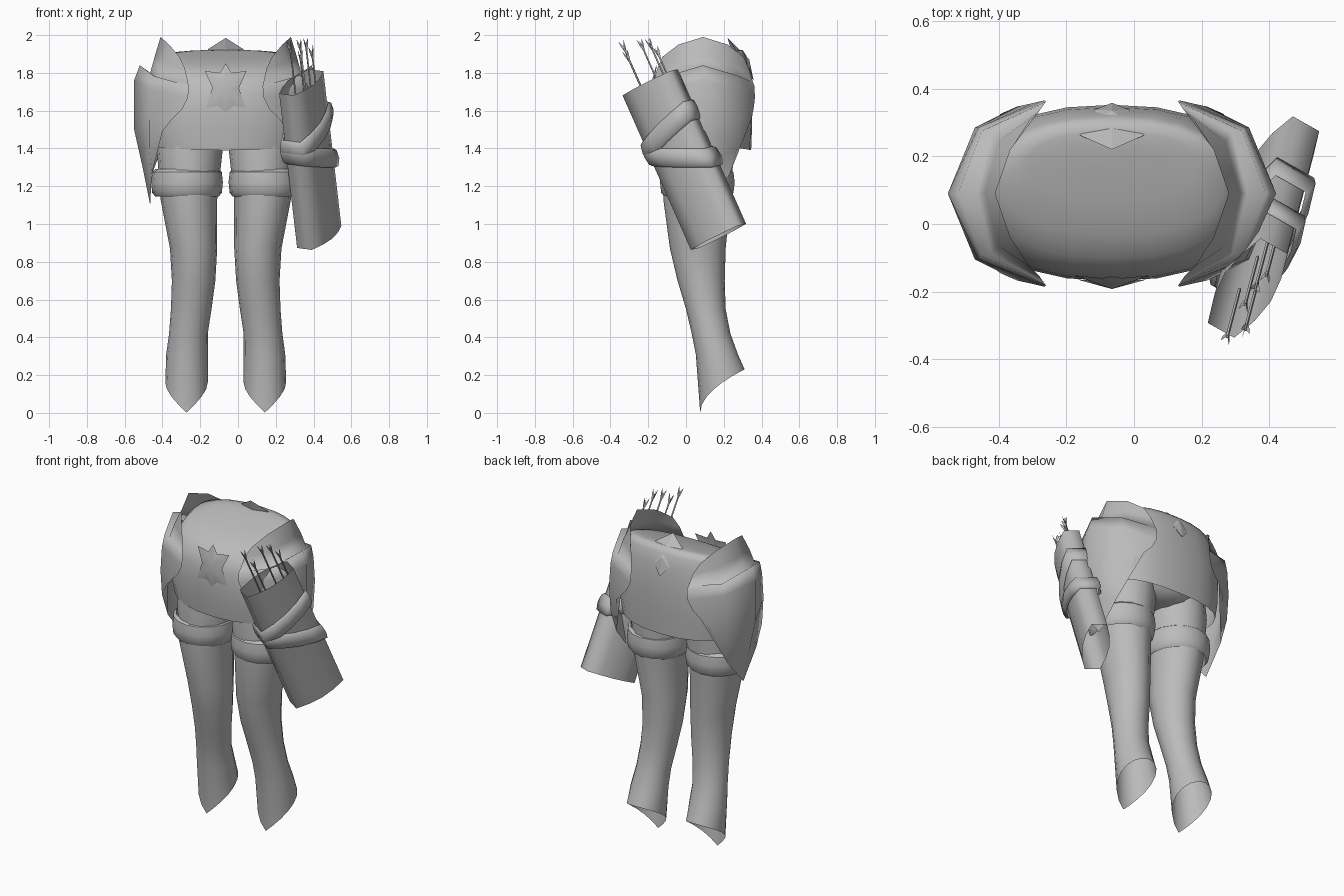
import bpy, bmesh, math
from mathutils import Vector

if "Cube" in bpy.data.objects:
    bpy.data.objects.remove(bpy.data.objects["Cube"])

CX, CY = -0.065, 0.09          # centre of the body
grey = bpy.data.materials.new("plain grey")
grey.diffuse_color = (0.5, 0.5, 0.5, 1)
grey.use_nodes = True
grey.node_tree.nodes["Principled BSDF"].inputs["Base Color"].default_value = grey.diffuse_color


def make(name, verts, faces, angle=40):
    me = bpy.data.meshes.new(name)
    me.from_pydata([tuple(v) for v in verts], [], faces)
    bm = bmesh.new()
    bm.from_mesh(me)
    bmesh.ops.recalc_face_normals(bm, faces=bm.faces)
    bm.to_mesh(me)
    bm.free()
    me.materials.append(grey)
    ob = bpy.data.objects.new(name, me)
    bpy.context.collection.objects.link(ob)
    bpy.ops.object.select_all(action='DESELECT')
    ob.select_set(True)
    bpy.context.view_layer.objects.active = ob
    bpy.ops.object.shade_smooth_by_angle(angle=math.radians(angle))
    return ob


def loft(name, rings, caps=(), closed=True, loop=False, angle=40):
    n = len(rings[0])
    faces = []
    for r in range(len(rings) if loop else len(rings) - 1):
        q = (r + 1) % len(rings)
        for i in range(n if closed else n - 1):
            j = (i + 1) % n
            faces.append((r * n + i, r * n + j, q * n + j, q * n + i))
    if 0 in caps:
        faces.append(tuple(range(n)))
    if 1 in caps:
        faces.append(tuple((len(rings) - 1) * n + i for i in range(n)))
    return make(name, [v for r in rings for v in r], faces, angle)


def oval(x0, x1, y0, y1, z, n=16, p=2.0):
    pts = []
    for i in range(n):
        a = 2 * math.pi * i / n - math.pi / 2
        c, s = math.cos(a), math.sin(a)
        pts.append(Vector(((x0 + x1) / 2 + (x1 - x0) / 2 * math.copysign(abs(c) ** (2 / p), c),
                           (y0 + y1) / 2 + (y1 - y0) / 2 * math.copysign(abs(s) ** (2 / p), s), z)))
    return pts


# Tunic round the hips: each ring has a front and a back height, so the top slopes down to the front
rows = [(1.39, 1.39, .39, -.152, .345), (1.50, 1.52, .41, -.165, .35), (1.60, 1.66, .41, -.168, .352),
        (1.69, 1.76, .40, -.162, .345), (1.75, 1.83, .385, -.142, .335), (1.80, 1.89, .36, -.10, .32),
        (1.84, 1.922, .335, -.03, .30), (1.875, 1.922, .25, .07, .27), (1.90, 1.92, .1, .16, .24)]
rings = []
for zf, zb, w, a, b in rows:
    ring = oval(CX - w, CX + w, a, b, 0, 24, 2.4)
    for v in ring:
        v.z = zf + (zb - zf) * (v.y - a) / (b - a)
    rings.append(ring)
for v in rings[0]:
    v.z += .02 * (abs(v.x - CX) / .39) ** 2
loft("tunic", rings, caps=(1,), angle=70)

# Pelvis under the hem
loft("pelvis", [oval(CX - w, CX + w, CY - d, CY + d, z) for z, w, d in
                [(1.40, .06, .12), (1.43, .20, .18), (1.5, .32, .21), (1.6, .35, .22)]], caps=(0, 1))

# Legs as sleeves, open at the pointed feet, and the garters round the thighs
leg_rows = [(1.55, .03, .34, -.11, .255), (1.40, .015, .365, -.125, .255), (1.13, .045, .345, -.12, .235),
            (.87, .045, .295, -.085, .21), (.70, .055, .285, -.045, .205), (.55, .075, .29, 0, .21),
            (.42, .095, .30, .03, .235), (.31, .095, .315, .052, .275), (.22, .095, .32, .075, .31)]
for side, word in ((1, "left"), (-1, "right")):
    rings = [oval(CX + side * a, CX + side * b, f, k, z) for z, a, b, f, k in leg_rows]
    for v in rings[-1]:
        v.z = .002 + .228 * max(0, (v.y - .075) / .235) ** .52
    loft(word + "_leg", rings, caps=(0,))
    band = [(1.29, .168), (1.275, .184), (1.22, .19), (1.165, .184), (1.145, .168), (1.22, .145)]
    c = CX + side * .205
    loft(word + "_garter", [oval(c - r, c + r, .06 - r * 1.04, .06 + r * 1.04, z) for z, r in band],
         loop=True)

# Two-tier hip plates: profiles (outward, depth, height) from the middle to the ends
plate = [[(.345, 0, 1.99), (.375, 0, 1.89), (.40, 0, 1.80), (.455, 0, 1.84),
          (.485, 0, 1.76), (.485, 0, 1.5), (.44, 0, 1.3), (.40, 0, 1.10)],
         [(.30, .13, 1.95), (.335, .155, 1.86), (.355, .18, 1.77), (.385, .185, 1.785),
          (.395, .195, 1.71), (.405, .195, 1.56), (.405, .18, 1.4), (.392, .14, 1.26)],
         [(.245, .215, 1.885), (.215, .243, 1.82), (.20, .265, 1.75), (.195, .272, 1.73),
          (.20, .275, 1.67), (.23, .268, 1.61), (.28, .257, 1.56), (.33, .235, 1.51)]]
for side, word in ((1, "left"), (-1, "right")):
    cols = []
    for k in (-2, -1, 0, 1, 2):
        cols.append([Vector((CX + side * x, CY + math.copysign(d, k), z)) for x, d, z in plate[abs(k)]])
    loft(word + "_hip_plate", cols, closed=False, angle=120)

# Star emblem on the front, its top standing clear of the slope
half = [(0, .13), (.03, .08), (.11, .09), (.07, 0), (.105, -.105), (.04, -.095)]
outline = half + [(0, -.13)] + [(-x, z) for x, z in reversed(half[1:])]
star = [(CX, -.192, 1.72)] + [(CX + x, -.170 + x * x * .6 + max(0, z) * .12, 1.72 + z) for x, z in outline]
n = len(outline)
make("front_star", star, [(0, i + 1, (i + 1) % n + 1) for i in range(n)], 60)

# Folded diamond at the back, leaning in over the top
d = [(0, .22, 1.985), (.095, .262, 1.925), (0, .335, 1.87), (-.095, .262, 1.925),
     (.05, .338, 1.82), (0, .358, 1.76), (-.05, .338, 1.82), (0, .25, 1.88)]
make("back_diamond", [(CX + x, y, z) for x, y, z in d],
     [(0, 1, 2), (0, 2, 3), (1, 4, 2), (2, 6, 3), (2, 4, 5), (2, 5, 6), (0, 7, 1), (0, 3, 7),
      (1, 7, 4), (3, 6, 7), (4, 7, 5), (5, 7, 6)], 10)

# Slanted quiver, an open tube
TOP, LOW = Vector((.335, -.19, 1.75)), Vector((.43, .172, .932))
axis = (LOW - TOP).normalized()
wide = Vector((.48, .75, .45))
wide = (wide - axis * wide.dot(axis)).normalized()
thin = axis.cross(wide)
SECT = [(-.16, -.045), (-.08, -.07), (0, -.08), (.08, -.07), (.16, -.045),
        (.16, .045), (.08, .07), (0, .08), (-.08, .07), (-.16, .045)]


def section(at, grow=0.0, tilt=0.0):
    out = []
    for w, t in SECT:
        w += math.copysign(grow * .7, w) if w else 0
        t += math.copysign(grow, t)
        out.append(TOP + axis * (at + tilt * w) + wide * w + thin * t)
    return out


length = (LOW - TOP).length
loft("quiver", [section(0), section(length)], angle=75)

# Straps: one level, one diagonal
for name, at, tilt in (("level_strap", .43, .46), ("diagonal_strap", .28, -.28)):
    loft(name, [section(at + o, g, tilt) for o, g in
                [(-.055, .006), (-.045, .018), (0, .025), (.045, .018), (.055, .006), (0, -.01)]],
         loop=True, angle=75)

# Arrows with forked flights
tips = [(.272, -.345, 1.97), (.325, -.325, 1.92), (.325, -.25, 1.98), (.355, -.205, 1.985), (.388, -.165, 1.94)]
for k, tip in enumerate(tips):
    tip = Vector(tip)
    verts, faces = [], []
    for s in (.03, .38):
        for u, v in ((1, 0), (0, 1), (-1, 0), (0, -1)):
            verts.append(tip + axis * s + wide * .005 * u + thin * .005 * v)
    faces += [(i, (i + 1) % 4, (i + 1) % 4 + 4, i + 4) for i in range(4)] + [(0, 1, 2, 3)]
    for a in range(3):
        ang = a * 2 * math.pi / 3 + k
        r = wide * math.cos(ang) + thin * math.sin(ang)
        b = len(verts)
        verts += [tip + axis * .035, tip + r * .016, tip + r * .014 + axis * .03, tip + axis * .09]
        faces.append((b, b + 1, b + 2, b + 3))
    make("arrow_%d" % (k + 1), verts, faces, 20)
